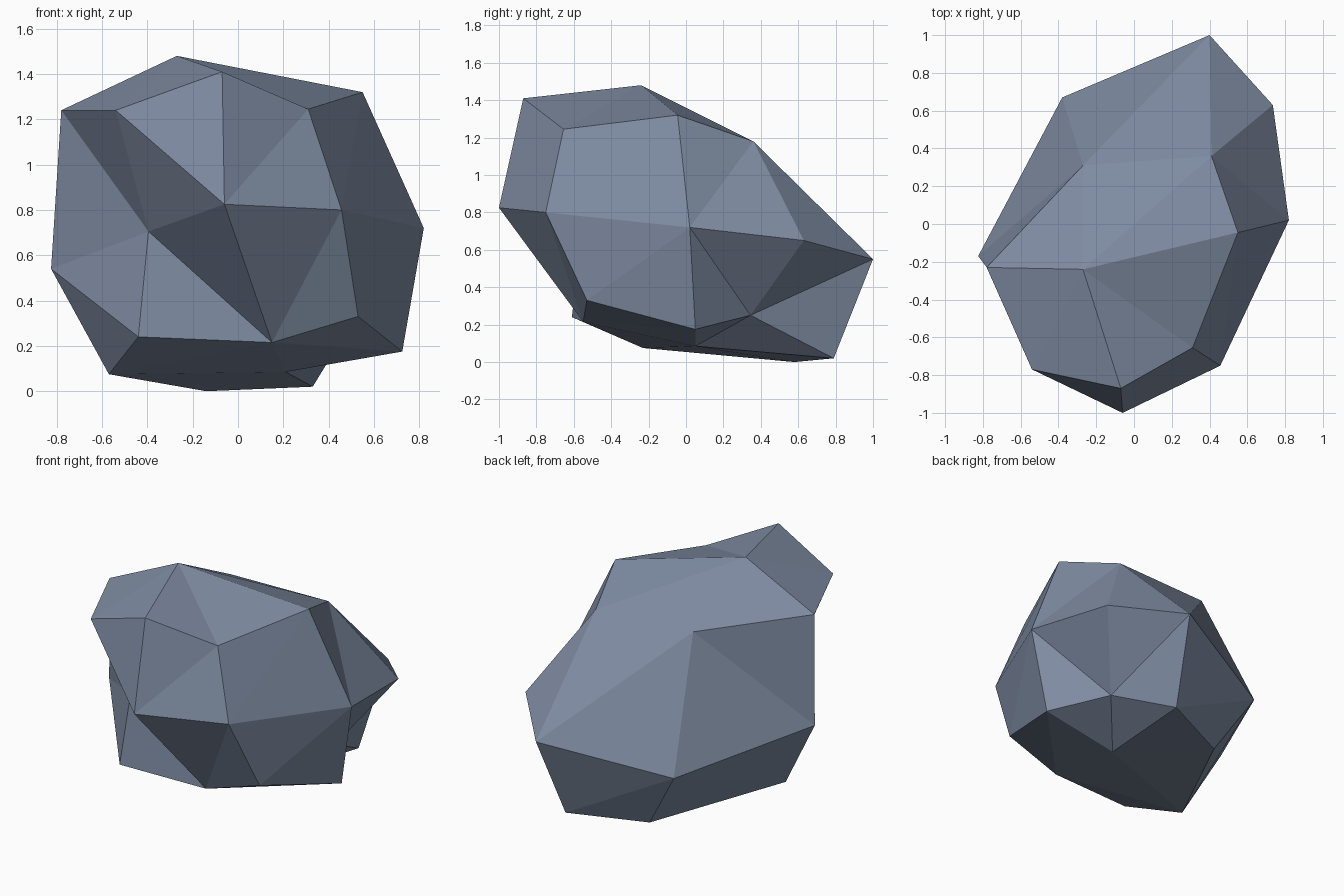
import bpy, bmesh

if "Cube" in bpy.data.objects:
    bpy.data.objects.remove(bpy.data.objects["Cube"])

# Corner points of the boulder, (x, y, z)
P = {
    # crown
    "A": (-.78, -.23, 1.24), "B": (-.27, -.24, 1.48), "C": (-.07, -.87, 1.41),
    "D": (-.54, -.77, 1.24), "E": (.55, -.045, 1.32), "F": (.31, -.655, 1.245),
    "T": (.41, .36, 1.18), "Y": (-.27, .31, 1.195),
    # waist
    "G": (.82, .02, .72), "H": (.457, -.75, .80), "I": (-.06, -1, .825),
    "J": (-.395, -.56, .705), "K": (-.825, -.17, .54), "U": (.735, .63, .65),
    "V": (.40, 1, .55), "X": (-.38, .67, .39),
    # foot
    "L": (-.44, -.61, .24), "M": (.15, -.55, .215), "N": (.53, -.53, .33),
    "O": (.725, .05, .175), "W": (.47, .345, .25), "S": (.21, .05, .085),
    "P": (-.57, -.23, .075), "Q": (-.14, .58, 0), "R": (.33, .79, .02),
}

# Facets as triangle fans: hub letter, then its ring of neighbours
FANS = [
    "BADCFETYA",   # summit
    "IFCDJMHF",    # front nose
    "GEHNOWUTE",   # right shoulder
    "VTUWRXYT",    # back point
    "PKLMSQXK",    # left foot
    "JDAKLM",      # front hollow
    "KAYX", "SOWRQ", "ONMS", "HFE", "HMN", "XQR",
]

bm = bmesh.new()
v = {k: bm.verts.new(co) for k, co in P.items()}
for fan in FANS:
    for a, b in zip(fan[1:], fan[2:]):
        bm.faces.new((v[fan[0]], v[a], v[b]))
bmesh.ops.recalc_face_normals(bm, faces=bm.faces)

mesh = bpy.data.meshes.new("boulder")
bm.to_mesh(mesh)
bm.free()

# Single slate colour, flat shaded
stone = bpy.data.materials.new("slate_grey")
stone.diffuse_color = (.21, .26, .36, 1)
stone.use_nodes = True
stone.node_tree.nodes["Principled BSDF"].inputs["Base Color"].default_value = stone.diffuse_color
mesh.materials.append(stone)

boulder = bpy.data.objects.new("boulder", mesh)
bpy.context.collection.objects.link(boulder)
